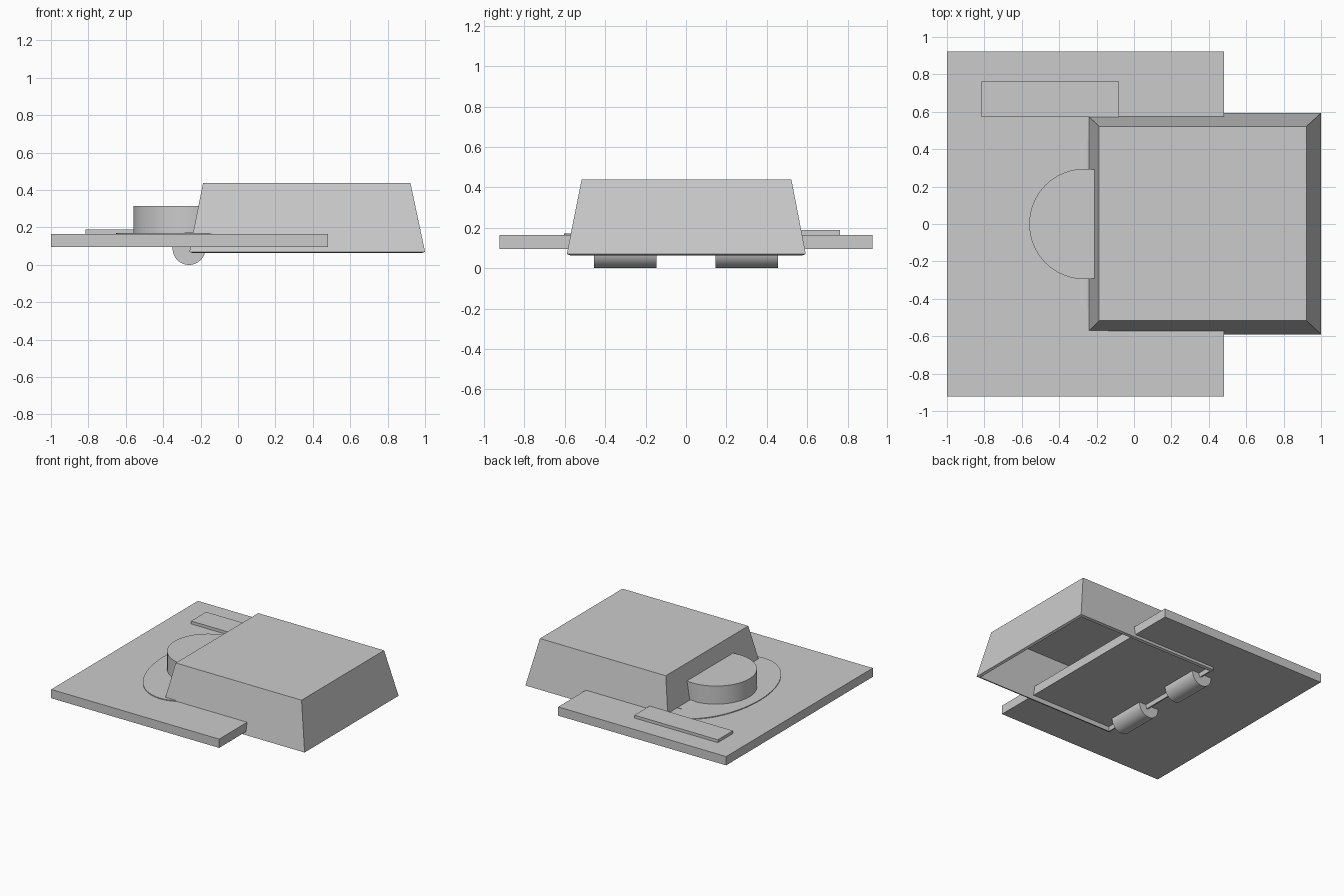
import bpy, bmesh
from math import pi

if "Cube" in bpy.data.objects:
    bpy.data.objects.remove(bpy.data.objects["Cube"])


def box(name, x0, x1, y0, y1, z0, z1):
    bpy.ops.mesh.primitive_cube_add(size=1)
    ob = bpy.context.object
    ob.name = name
    ob.location = ((x0 + x1) / 2, (y0 + y1) / 2, (z0 + z1) / 2)
    ob.scale = (x1 - x0, y1 - y0, z1 - z0)
    bpy.ops.object.transform_apply(location=False, rotation=False, scale=True)
    return ob


def cylinder(name, centre, radii, depth, rot=(0, 0, 0)):
    bpy.ops.mesh.primitive_cylinder_add(vertices=64, radius=1, depth=depth,
                                        location=centre, rotation=rot)
    ob = bpy.context.object
    ob.name = name
    ob.scale = (radii[0], radii[1], 1)
    bpy.ops.object.transform_apply(location=False, rotation=False, scale=True)
    bpy.ops.object.shade_smooth_by_angle(angle=pi / 6)
    return ob


# Base plate and the thin strip on its top
box("base_plate", -1.0, 0.48, -0.923, 0.923, 0.095, 0.165)
box("top_strip", -0.815, -0.08, 0.573, 0.763, 0.16, 0.188)

# Flat oval pad under the round drum
cylinder("oval_pad", (-0.265, 0, 0.166), (0.386, 0.605), 0.01)
cylinder("drum", (-0.265, 0, 0.24), (0.295, 0.295), 0.15)

# Two rollers under the plate
for side, label in ((-1, "front"), (1, "back")):
    cylinder(label + "_roller", (-0.262, side * 0.30, 0.0875),
             (0.0875, 0.0875), 0.31, (pi / 2, 0, 0))

# Tapered cover, open at the bottom with thin walls
bm = bmesh.new()
low = [bm.verts.new((x, y, 0.07)) for x, y in
       ((-0.26, -0.59), (1, -0.59), (1, 0.593), (-0.26, 0.593))]
top = [bm.verts.new((x, y, 0.438)) for x, y in
       ((-0.187, -0.517), (0.922, -0.517), (0.922, 0.522), (-0.187, 0.522))]
bm.faces.new(top)
for i in range(4):
    j = (i + 1) % 4
    bm.faces.new((low[i], low[j], top[j], top[i]))
mesh = bpy.data.meshes.new("tapered_cover")
bm.to_mesh(mesh)
bm.free()
cover = bpy.data.objects.new("tapered_cover", mesh)
bpy.context.collection.objects.link(cover)
shell = cover.modifiers.new("wall", "SOLIDIFY")
shell.thickness = 0.02
shell.offset = -1
shell.use_even_offset = True
